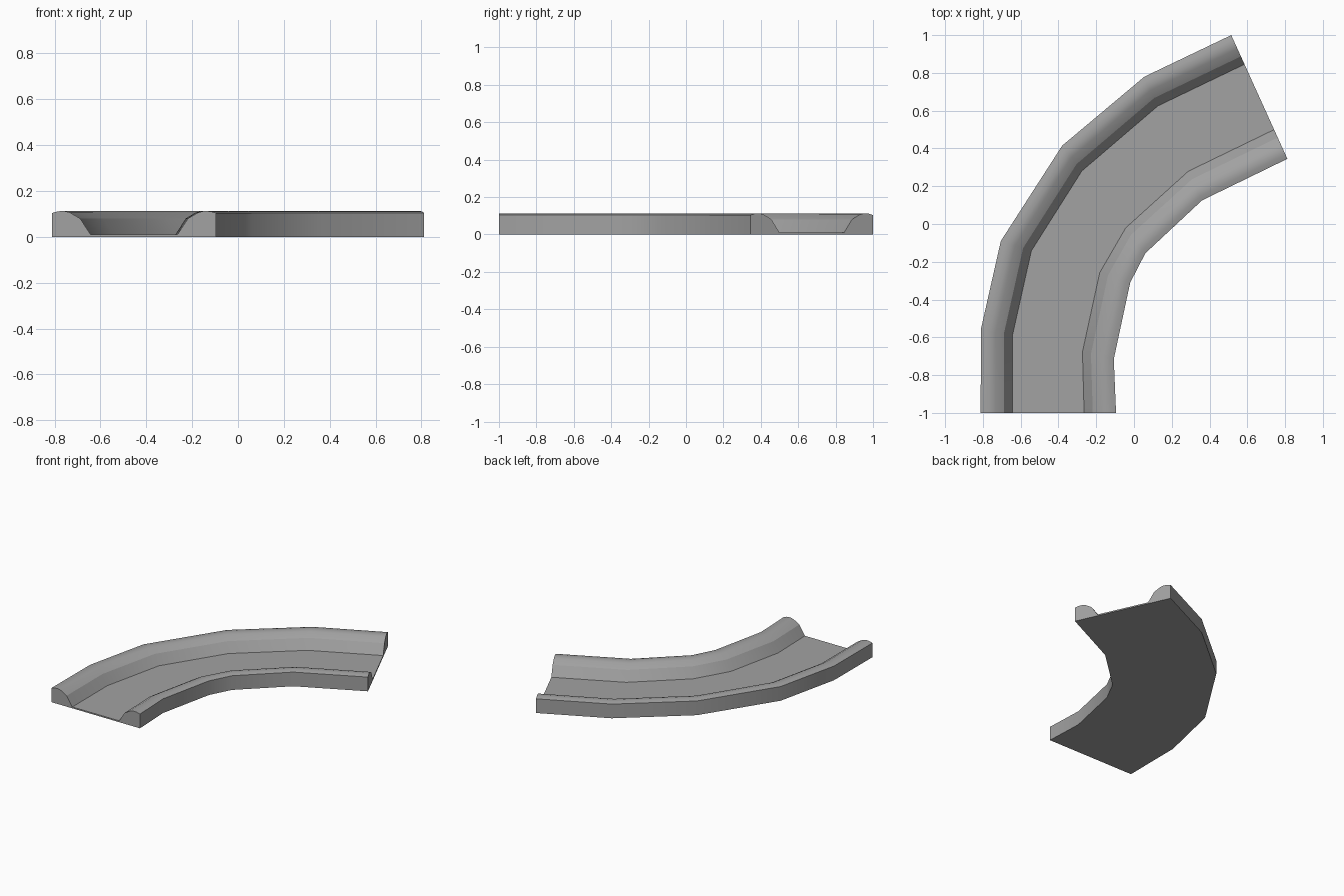
import bpy
import bmesh
from mathutils import Vector

if "Cube" in bpy.data.objects:
    bpy.data.objects.remove(bpy.data.objects["Cube"], do_unlink=True)

# Outer and inner edge of the bend, one pair per station
outer_edge = [(-0.812, -1), (-0.81, -0.555), (-0.705, -0.09),
              (-0.38, 0.415), (0.055, 0.78), (0.515, 1)]
inner_edge = [(-0.095, -1), (-0.107, -0.715), (-0.02, -0.31),
              (0.06, -0.155), (0.36, 0.125), (0.812, 0.345)]

# Half of the cross-section: (share of the width, height, sharp crease)
kerb = [(0, 0, True), (0, 0.104, True), (0.035, 0.111, False), (0.072, 0.113, False),
        (0.11, 0.106, False), (0.172, 0.08, True), (0.236, 0.01, True)]
profile = kerb + [(1 - t, z, sharp) for t, z, sharp in reversed(kerb)]


def grey_material():
    mat = bpy.data.materials.new("mid grey")
    colour = (0.36, 0.36, 0.36, 1)
    mat.diffuse_color = colour
    mat.use_nodes = True
    for node in mat.node_tree.nodes:
        if node.type == "BSDF_PRINCIPLED":
            node.inputs["Base Color"].default_value = colour
    return mat


def sweep(name, material):
    bm = bmesh.new()
    # One ring of the cross-section per station
    rings = []
    for a, b in zip(outer_edge, inner_edge):
        start, end = Vector(a), Vector(b)
        rings.append([bm.verts.new((*start.lerp(end, t), z)) for t, z, _ in profile])
    count = len(profile)
    # Kerbs, road surface and underside
    for r0, r1 in zip(rings, rings[1:]):
        for i in range(count):
            j = (i + 1) % count
            bm.faces.new((r0[i], r0[j], r1[j], r1[i]))
    # End faces
    caps = [bm.faces.new(rings[0]), bm.faces.new(rings[-1])]
    bmesh.ops.recalc_face_normals(bm, faces=bm.faces)
    for face in bm.faces:
        face.smooth = True
    # Creases along the length and around the ends
    for r0, r1 in zip(rings, rings[1:]):
        for v0, v1, point in zip(r0, r1, profile):
            bm.edges.get((v0, v1)).smooth = not point[2]
    for cap in caps:
        for edge in cap.edges:
            edge.smooth = False
    mesh = bpy.data.meshes.new(name)
    bm.to_mesh(mesh)
    bm.free()
    mesh.materials.append(material)
    obj = bpy.data.objects.new(name, mesh)
    bpy.context.collection.objects.link(obj)
    return obj


sweep("curved_track_section", grey_material())
